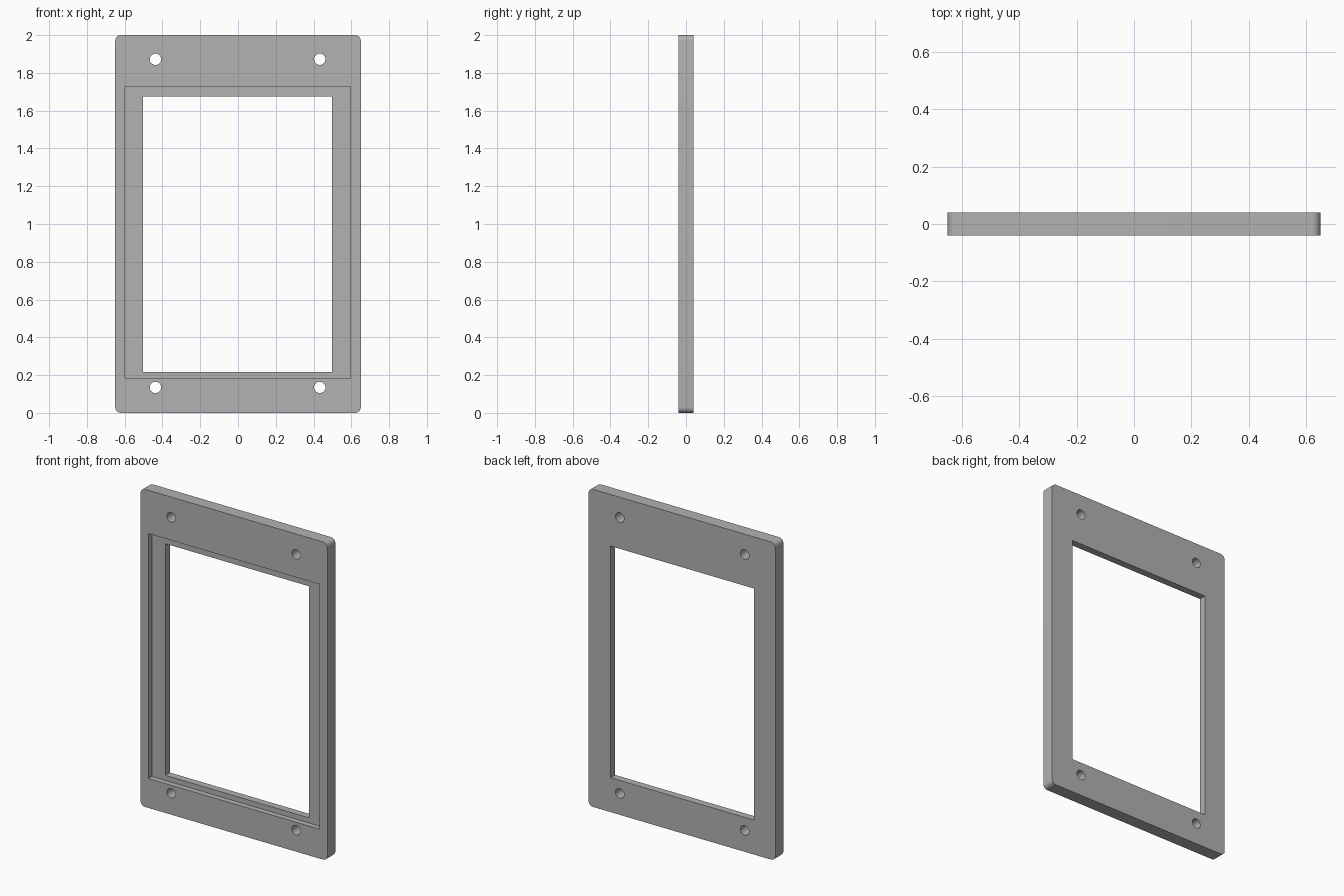
import bpy
import bmesh
from math import radians
from mathutils import Matrix

DEPTH = 0.08
RECESS_Y = -0.005      # floor of the front recess

cube = bpy.data.objects.get("Cube")
if cube:
    bpy.data.objects.remove(cube, do_unlink=True)

grey = bpy.data.materials.new("plain grey")
grey.use_nodes = True
grey.diffuse_color = (0.445, 0.445, 0.445, 1)
grey.node_tree.nodes["Principled BSDF"].inputs["Base Color"].default_value = grey.diffuse_color


def make_object(name, bm):
    mesh = bpy.data.meshes.new(name)
    bm.to_mesh(mesh)
    bm.free()
    mesh.materials.append(grey)
    obj = bpy.data.objects.new(name, mesh)
    bpy.context.collection.objects.link(obj)
    return obj


def box(name, x, y, z, corner=0):
    """Box from (min, max) ranges, with optional rounded corners along y."""
    bm = bmesh.new()
    bmesh.ops.create_cube(bm, size=1)
    for v in bm.verts:
        v.co = [(lo + hi) / 2 + c * (hi - lo) for c, (lo, hi) in zip(v.co, (x, y, z))]
    if corner:
        edges = [e for e in bm.edges if abs(e.verts[0].co.y - e.verts[1].co.y) > 0.01]
        bmesh.ops.bevel(bm, geom=edges, offset=corner, segments=8,
                        profile=0.5, affect='EDGES')
    return make_object(name, bm)


def hole(x, z):
    bm = bmesh.new()
    bmesh.ops.create_cone(bm, cap_ends=True, segments=32, radius1=0.03, radius2=0.03,
                          depth=DEPTH * 3,
                          matrix=Matrix.Translation((x, 0, z)) @ Matrix.Rotation(radians(90), 4, 'X'))
    return make_object("screw_hole_cutter", bm)


# Rounded plate
frame = box("frame_plate", (-0.65, 0.65), (-DEPTH / 2, DEPTH / 2), (0, 2), corner=0.03)

# Window opening, front recess and four screw holes
cutters = [
    box("recess_cutter", (-0.597, 0.595), (-DEPTH, RECESS_Y), (0.185, 1.727)),
    box("window_cutter", (-0.502, 0.498), (-DEPTH, DEPTH), (0.217, 1.675)),
]
cutters += [hole(x, z) for x in (-0.437, 0.433) for z in (0.135, 1.872)]

bpy.context.view_layer.objects.active = frame
for cutter in cutters:
    cutter.hide_render = True
    mod = frame.modifiers.new("cut", 'BOOLEAN')
    mod.operation = 'DIFFERENCE'
    mod.solver = 'EXACT'
    mod.object = cutter
    bpy.ops.object.modifier_apply(modifier=mod.name)
    bpy.data.objects.remove(cutter, do_unlink=True)

# Smooth round corners and holes, sharp edges elsewhere
bpy.ops.object.select_all(action='DESELECT')
frame.select_set(True)
bpy.ops.object.shade_smooth_by_angle(angle=radians(30))
